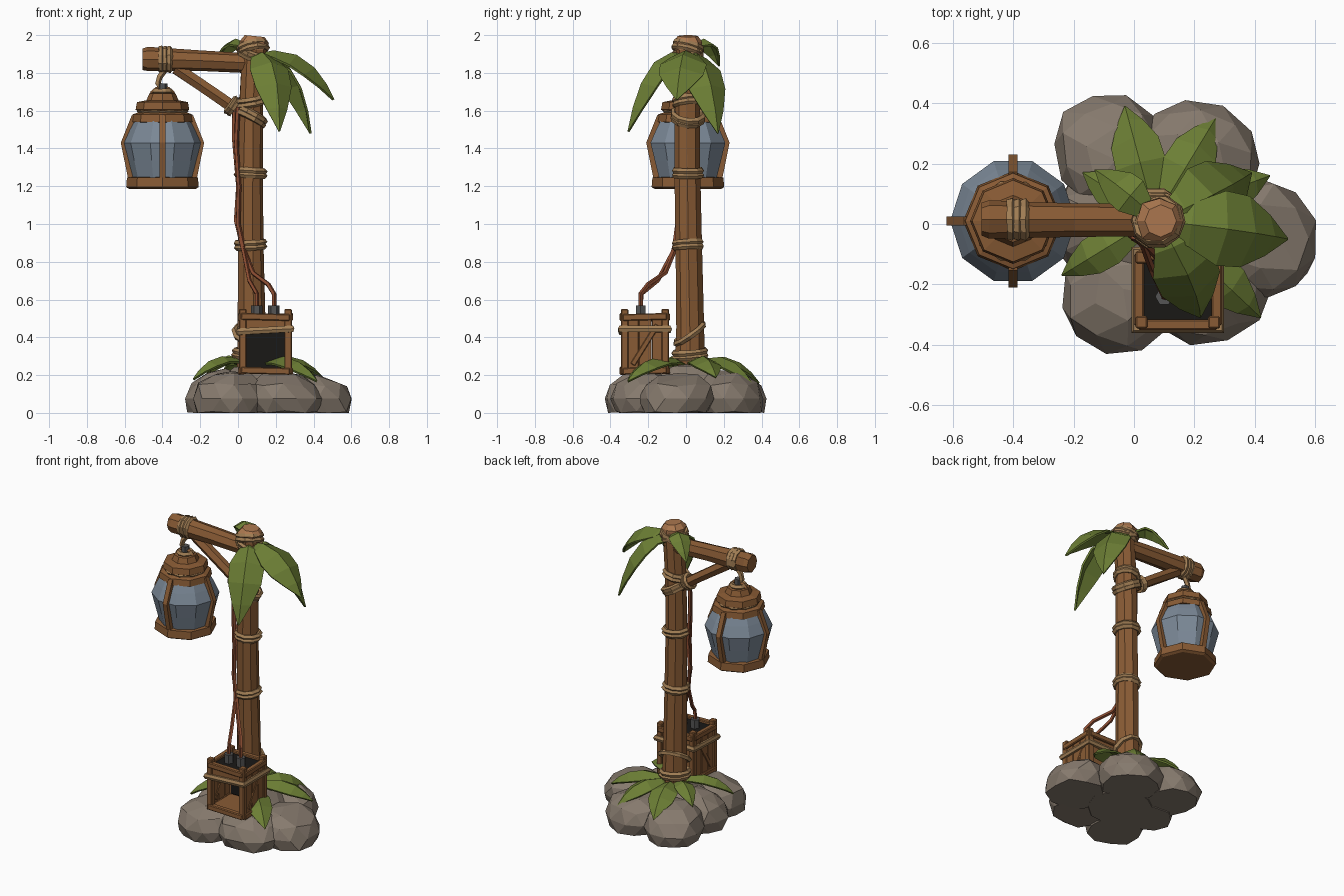
import bpy, bmesh, random
from math import sin, cos, pi, radians
from mathutils import Vector as V, Matrix, Euler

if "Cube" in bpy.data.objects:
    bpy.data.objects.remove(bpy.data.objects["Cube"])

random.seed(4)

def mat(name, c):
    m = bpy.data.materials.new(name)
    m.diffuse_color = (*c, 1)
    m.use_nodes = True
    m.node_tree.nodes["Principled BSDF"].inputs["Base Color"].default_value = m.diffuse_color
    return m

WOOD = mat("wood", (0.25, 0.105, 0.035))
LIGHT = mat("cut_wood", (0.42, 0.19, 0.08))
ROPE = mat("rope", (0.36, 0.21, 0.09))
LEAF = mat("leaf", (0.15, 0.21, 0.035))
ROCK = mat("rock", (0.24, 0.195, 0.155))
GLASS = mat("glass", (0.20, 0.25, 0.31))
WIRE = mat("wire", (0.25, 0.07, 0.03))
METAL = mat("metal", (0.09, 0.09, 0.09))
DARK = mat("dark", (0.01, 0.009, 0.008))

def finish(name, bm, m):
    bmesh.ops.recalc_face_normals(bm, faces=bm.faces)
    me = bpy.data.meshes.new(name)
    bm.to_mesh(me)
    bm.free()
    me.materials.append(m)
    o = bpy.data.objects.new(name, me)
    bpy.context.collection.objects.link(o)
    return o

def tube(name, pts, radii, n, m, closed=False, jitter=0.0, phase=0.0):
    """Faceted tube along a path with a radius per point."""
    pts = [V(p) for p in pts]
    if not isinstance(radii, (list, tuple)):
        radii = [radii] * len(pts)
    bm, rings, k = bmesh.new(), [], len(pts)
    side = prev = None
    for i, p in enumerate(pts):
        a, b = (pts[i - 1], pts[(i + 1) % k]) if closed else (pts[max(i - 1, 0)], pts[min(i + 1, k - 1)])
        t = (b - a).normalized()
        if side is None:
            ref = V((1, 0, 0)) if abs(t.x) < 0.8 else V((0, 1, 0))
            side = (ref - t * ref.dot(t)).normalized()
        else:
            side = prev.rotation_difference(t) @ side
        prev, up = t, t.cross(side)
        ring = []
        for j in range(n):
            ang = 2 * pi * j / n + phase
            r = radii[i] * (1 + random.uniform(-jitter, jitter))
            ring.append(bm.verts.new(p + (side * cos(ang) + up * sin(ang)) * r))
        rings.append(ring)
    for i in range(k if closed else k - 1):
        A, B = rings[i], rings[(i + 1) % k]
        for j in range(n):
            bm.faces.new((A[j], A[(j + 1) % n], B[(j + 1) % n], B[j]))
    if not closed:
        bm.faces.new(rings[0])
        bm.faces.new(rings[-1])
    return finish(name, bm, m)

def lathe(name, c, profile, n, m):
    """Faceted revolve around a vertical axis; profile is (radius, z)."""
    bm = bmesh.new()
    rings = [[bm.verts.new((c[0] + r * cos(2 * pi * j / n), c[1] + r * sin(2 * pi * j / n), z))
              for j in range(n)] for r, z in profile]
    for A, B in zip(rings, rings[1:]):
        for j in range(n):
            bm.faces.new((A[j], A[(j + 1) % n], B[(j + 1) % n], B[j]))
    bm.faces.new(rings[0])
    bm.faces.new(rings[-1])
    return finish(name, bm, m)

def box(name, lo, hi, m, rot=(0, 0, 0), bevel=0.005):
    lo, hi = V(lo), V(hi)
    bm = bmesh.new()
    M = Matrix.Translation((lo + hi) / 2) @ Euler([radians(a) for a in rot]).to_matrix().to_4x4()
    bmesh.ops.create_cube(bm, size=1, matrix=M @ Matrix.Diagonal((*(hi - lo), 1)))
    if bevel:
        bmesh.ops.bevel(bm, geom=bm.edges[:], offset=bevel, segments=1, affect='EDGES')
    return finish(name, bm, m)

def rope(name, c, r, rot=(0, 0, 0), thick=0.017, loops=2):
    """Stacked rope rings wrapped around a log."""
    R = Euler([radians(a) for a in rot]).to_matrix()
    for k in range(loops):
        dz = (k - (loops - 1) / 2) * thick * 1.4
        pts = [V(c) + R @ V((r * cos(2 * pi * i / 10), r * sin(2 * pi * i / 10), dz)) for i in range(10)]
        tube(name, pts, thick, 5, ROPE, closed=True, jitter=0.12)

def leaf(name, p0, ctrl, tip, width):
    """Folded palm leaf along a quadratic curve."""
    p0, ctrl, tip = V(p0), V(ctrl), V(tip)
    d = tip - p0
    side = V((-d.y, d.x, 0)).normalized()
    bm, rows = bmesh.new(), []
    for t, w in ((0, .2), (.2, .6), (.45, 1), (.68, .95), (.86, .55), (1, .03)):
        p = p0 * (1 - t) ** 2 + ctrl * 2 * t * (1 - t) + tip * t * t
        tan = ((ctrl - p0) * (1 - t) + (tip - ctrl) * t).normalized()
        nrm = tan.cross(side)
        nrm = nrm if nrm.z > 0 else -nrm
        h = w * width / 2
        rows.append([bm.verts.new(p + side * s * h - nrm * abs(s) * h * 0.45) for s in (-1, 0, 1)])
    for A, B in zip(rows, rows[1:]):
        for j in (0, 1):
            bm.faces.new((A[j], A[j + 1], B[j + 1], B[j]))
    o = finish(name, bm, LEAF)
    s = o.modifiers.new("thickness", 'SOLIDIFY')
    s.thickness = 0.012

# rock mound, leaning inward: (x, y, rx, ry, height, turn)
for x, y, rx, ry, h, turn in ((-.09, .25, .18, .19, .23, 15), (.22, .23, .21, .18, .23, -25),
                              (.42, -.05, .20, .20, .22, 0), (.25, -.22, .20, .18, .22, 20),
                              (-.06, -.25, .19, .185, .23, -10), (-.10, 0, .19, .16, .23, 0),
                              (.11, 0, .24, .23, .27, 40)):
    bm = bmesh.new()
    bmesh.ops.create_icosphere(bm, subdivisions=2, radius=1)
    M = Matrix.Rotation(radians(turn), 3, 'Z')
    lean = V((.11 - x, -y, 0)) * 1.1
    for v in bm.verts:
        q = v.co * random.uniform(0.93, 1.05)
        q = V([abs(a) ** 0.95 * (1 if a > 0 else -1) for a in q])
        z = 0.075 + q.z * (h - 0.075)
        v.co = M @ V((q.x * rx, q.y * ry, 0)) + V((x, y, max(0, z))) + lean * max(0, z - .09)
    bmesh.ops.remove_doubles(bm, verts=bm.verts, dist=0.002)
    bmesh.ops.dissolve_limit(bm, angle_limit=radians(12), verts=bm.verts, edges=bm.edges)
    finish("rock", bm, ROCK)

# post, top stub, arm and brace
tube("post", [(.07, .02, .2), (.07, .02, .45), (.066, .012, .9), (.066, .007, 1.3), (.07, .005, 1.65), (.085, .01, 1.95)],
     [.08, .074, .07, .069, .066, .066], 9, WOOD, jitter=.05)
tube("post_top", [(.085, .01, 1.92), (.085, .01, 1.965), (.088, .01, 1.995)], [.075, .078, .052], 8, LIGHT, jitter=.05)
tube("arm", [(-.505, .015, 1.872), (-.48, .015, 1.872), (-.2, .015, 1.865), (.12, .015, 1.85)], [.055, .064, .056, .052], 8, WOOD, jitter=.05)
tube("brace", [(-.33, .015, 1.825), (-.1, .015, 1.67), (.1, .01, 1.53)], .036, 6, WOOD, jitter=.08)

# rope bindings
for z, rx, ry, r in ((1.27, 0, 3, .072), (.89, 3, -3, .072), (1.65, 6, -10, .07), (1.57, -6, 28, .08),
                     (.31, 5, 5, .085), (1.9, 12, 20, .073), (1.93, -15, -12, .073)):
    rope("post_rope", (.067 if z < 1.8 else .08, .01 if z > .5 else .02, z), r, (rx, ry, 0))
rope("base_rope", (.07, .02, .42), .09, (35, 10, 0), loops=1)
rope("brace_rope", (-.03, .015, 1.625), .043, (0, -55, 0), .014)
rope("arm_rope", (-.385, .015, 1.872), .058, (0, 90, 0), .016, 3)

# hanging lantern
C = (-.40, .01)
lathe("lantern_base", C, [(.175, 1.185), (.192, 1.195), (.188, 1.245), (.15, 1.25)], 8, WOOD)
lathe("lantern_glass", C, [(.158, 1.235), (.184, 1.335), (.208, 1.43), (.178, 1.497), (.145, 1.56)], 10, GLASS)
lathe("lantern_collar", C, [(.14, 1.535), (.165, 1.54), (.158, 1.58), (.13, 1.59)], 8, WOOD)
rope("lantern_rope", (*C, 1.597), .122, thick=.014, loops=1)
lathe("lantern_cap", C, [(.12, 1.59), (.142, 1.605), (.135, 1.645), (.085, 1.655), (.07, 1.69), (.04, 1.695)], 8, WOOD)
for k in range(4):
    d = V((cos(k * pi / 2), sin(k * pi / 2), 0))
    tube("lantern_rib", [V((*C, z)) + d * r for r, z in ((.162, 1.22), (.205, 1.43), (.148, 1.57))],
         .022, 4, WOOD, phase=pi / 4)
tube("lantern_handle", [(C[0] + .06 * cos(a), C[1], 1.67 + .05 * sin(a)) for a in [pi * i / 6 for i in range(7)]], .013, 5, WOOD)
rope("handle_rope", (*C, 1.7), .04, loops=1)
tube("hanger", [(C[0], .01, 1.715), (-.425, .01, 1.745), (-.415, .01, 1.78), (-.385, .015, 1.82)], .017, 5, ROPE)
tube("hanger_knot", [(C[0], C[1], 1.7), (C[0], C[1], 1.745)], .026, 6, METAL)

# battery crate, open at the front
X0, X1, Y0, Y1 = .005, .285, -.345, -.09
for x in (X0, X1 - .04):
    for y in (Y0, Y1 - .04):
        box("crate_corner", (x, y, .205), (x + .04, y + .04, .55), WOOD)
for z in (.205, .49):
    box("crate_front_rail", (X0 + .01, Y0 - .006, z), (X1 - .01, Y0 + .03, z + .036), WOOD, (0, 1.5, 0))
    box("crate_back_rail", (X0 + .01, Y1 - .03, z), (X1 - .01, Y1 + .006, z + .036), WOOD)
    for x in (X0 - .006, X1 - .028):
        box("crate_side_rail", (x, Y0 + .01, z), (x + .034, Y1 - .01, z + .036), WOOD, (1.5, 0, 0))
for x in (X0 + .006, X1 - .024):
    for k in range(3):
        y = Y0 + .03 + k * .067
        box("crate_side_plank", (x, y, .22), (x + .018, y + .065, .5), WOOD, bevel=.003)
    box("crate_side_diagonal", (x - .004, -.232, .235), (x + .022, -.202, .485), WOOD, (-32, 0, 0))
box("crate_back", (X0 + .01, Y1 - .025, .22), (X1 - .01, Y1 - .01, .5), WOOD)
box("crate_floor", (X0 + .01, Y0 + .01, .21), (X1 - .01, Y1 - .01, .235), WOOD)
box("crate_upper_front", (X0 + .01, Y0 + .008, .425), (X1 - .01, Y0 + .026, .51), WOOD)
box("crate_lid_panel", (X0 + .02, Y0 + .025, .485), (X1 - .02, Y1 - .02, .51), DARK)
box("crate_dark_lining", (X0 + .022, Y1 - .04, .235), (X1 - .022, Y1 - .022, .49), DARK)
tube("crate_rope", [(X0, Y0, .43), (X1, Y0, .445), (X1, Y1, .445), (X0, Y1, .44)], .02, 6, ROPE, closed=True)

# terminals and wires climbing the post
for x in (.10, .19):
    tube("terminal", [(x, -.24, .5), (x, -.24, .568)], .03, 6, METAL)
tube("wire_right", [(.19, -.24, .56), (.19, -.24, .63), (.16, -.2, .68), (.08, -.11, .74), (.035, -.065, .85),
                    (.0, -.045, 1.0), (.005, -.045, 1.2), (-.01, -.035, 1.42), (.0, -.04, 1.62)], .013, 5, WIRE)
tube("wire_left", [(.10, -.24, .56), (.10, -.235, .63), (.06, -.15, .7), (.03, -.07, .85), (-.012, -.02, 1.02),
                   (.0, -.02, 1.2), (-.022, -.01, 1.45), (-.02, -.01, 1.65)], .012, 5, WIRE)

# palm crown: (control point, tip, width)
for ctrl, tip, w in (((.37, -.02, 1.99), (.51, -.05, 1.66), .25), ((.32, .12, 1.97), (.39, .17, 1.48), .23),
                     ((.22, -.22, 1.98), (.22, -.31, 1.49), .22), ((-.02, .11, 2.09), (-.13, .18, 1.84), .13)):
    leaf("crown_leaf", (.08, .01, 1.9), ctrl, tip, w)

# leaves around the foot of the post
for tip, w in (((-.24, -.17, .18), .13), ((-.17, .17, .2), .12), ((-.03, .39, .16), .17), ((.27, .35, .16), .16),
               ((.45, .16, .19), .16), ((.42, -.31, .17), .16)):
    mid = V((.07, .02, 0)).lerp(V((tip[0], tip[1], 0)), .6)
    leaf("foot_leaf", (.07, .02, .25), (mid.x, mid.y, .38), tip, w)
